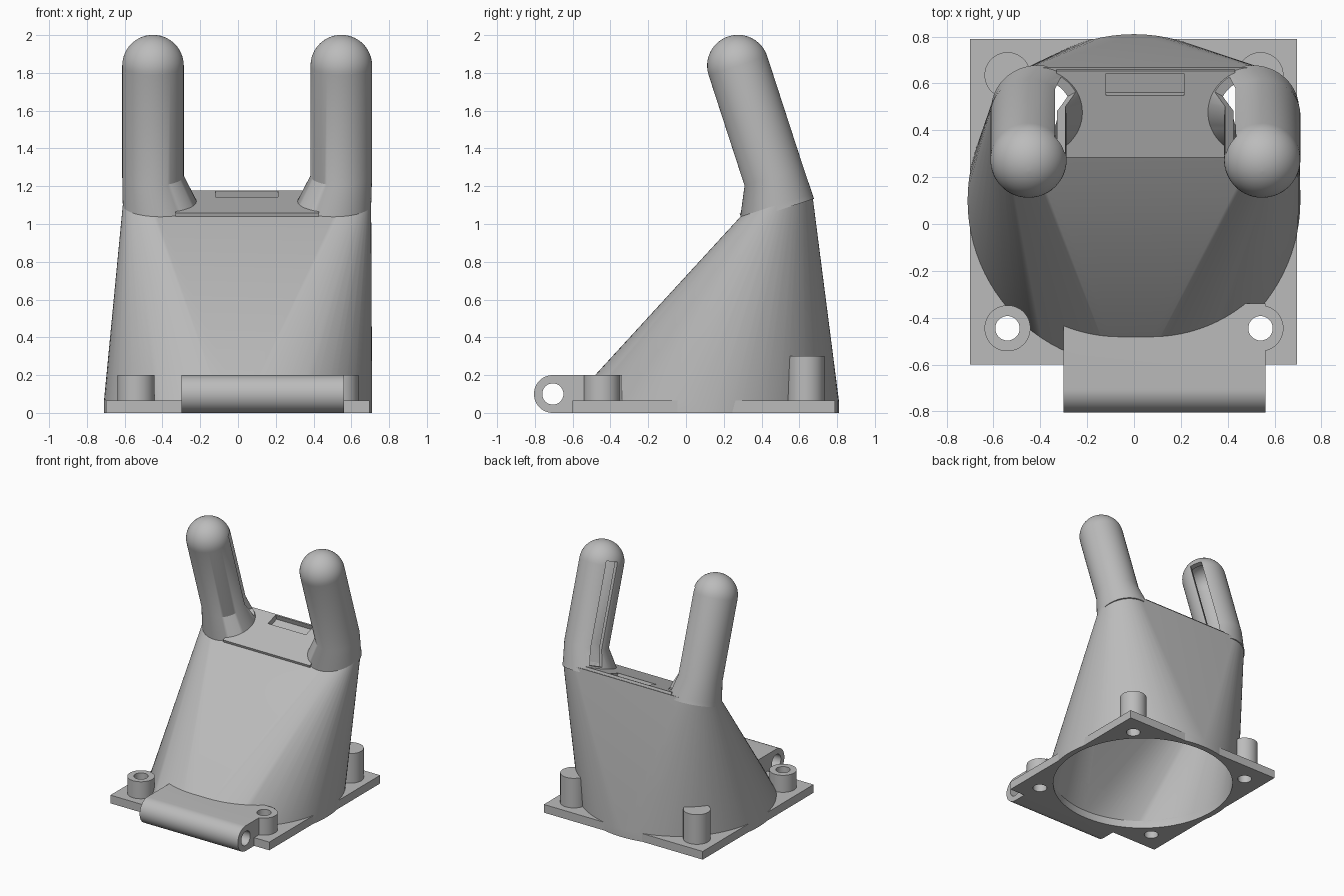
import bpy, bmesh, math
from mathutils import Matrix, Vector

if "Cube" in bpy.data.objects:
    bpy.data.objects.remove(bpy.data.objects["Cube"])

grey = bpy.data.materials.new("plain grey")
grey.use_nodes = True
COLOUR = (0.5, 0.5, 0.5, 1)
grey.diffuse_color = COLOUR
grey.node_tree.nodes["Principled BSDF"].inputs["Base Color"].default_value = COLOUR

# Tilted frame of the duct mouth: x across, v to the back, u along the nozzles
TILT = math.radians(18)
MOUTH = Matrix.Translation((0, 0.478, 1.10)) @ Matrix.Rotation(TILT, 4, 'X')
SIDES = {"right": (-1, -0.41, -0.45), "left": (1, 0.505, 0.547)}


def finish(bm, name, matrix=Matrix()):
    bm.transform(matrix)
    bmesh.ops.recalc_face_normals(bm, faces=bm.faces)
    mesh = bpy.data.meshes.new(name)
    bm.to_mesh(mesh)
    bm.free()
    mesh.materials.append(grey)
    ob = bpy.data.objects.new(name, mesh)
    bpy.context.collection.objects.link(ob)
    return ob


def ring(cx, cy, z, r, n=64):
    return [Vector((cx + r * math.cos(2 * math.pi * i / n),
                    cy + r * math.sin(2 * math.pi * i / n), z)) for i in range(n)]


def hull(name, points):
    bm = bmesh.new()
    for p in points:
        bm.verts.new(p)
    res = bmesh.ops.convex_hull(bm, input=bm.verts)
    loose = [v for v in bm.verts if not v.link_faces]
    bmesh.ops.delete(bm, geom=loose, context='VERTS')
    return finish(bm, name)


def loft(name, rings, matrix=Matrix()):
    bm = bmesh.new()
    loops = [[bm.verts.new(p) for p in ring(*r)] for r in rings]
    for a, b in zip(loops, loops[1:]):
        for i in range(len(a)):
            j = (i + 1) % len(a)
            bm.faces.new((a[i], a[j], b[j], b[i]))
    bm.faces.new(loops[0])
    bm.faces.new(loops[-1])
    return finish(bm, name, matrix)


def box(name, lo, hi, matrix=Matrix()):
    bm = bmesh.new()
    bmesh.ops.create_cube(bm, size=1)
    lo, hi = Vector(lo), Vector(hi)
    place = Matrix.Translation((lo + hi) / 2) @ Matrix.Diagonal((*(hi - lo), 1))
    return finish(bm, name, matrix @ place)


def cylinder(name, x, y, z0, z1, r):
    return loft(name, [(x, y, z0, r), (x, y, z1, r)])


def duct_hull(name, base_r, z0, mouth_r, drop):
    pts = ring(0, 0.1, z0, base_r, 96) + ring(0, 0.1, 0.06, base_r, 96)
    for _, sx, _ in SIDES.values():
        pts += [MOUTH @ p for p in ring(sx, 0, -drop, mouth_r)]
    return hull(name, pts)


def nozzle(name, sx, tx, wall, start):
    r, v, top = 0.163 - wall, 0.035, 0.765
    rings = [(sx, 0, start, 0.2 - wall), (sx, 0, 0, 0.2 - wall), (tx, v, 0.15, r)]
    for i in range(13):
        a = math.radians(89) * i / 12
        rings.append((tx, v, top + r * math.sin(a), r * math.cos(a)))
    return loft(name, rings, MOUTH)


def cut(ob, cutters, op='DIFFERENCE'):
    for c in cutters:
        m = ob.modifiers.new("cut", 'BOOLEAN')
        m.object, m.operation, m.solver = c, op, 'EXACT'
    bpy.context.view_layer.update()
    dg = bpy.context.evaluated_depsgraph_get()
    mesh = bpy.data.meshes.new_from_object(ob.evaluated_get(dg))
    ob.modifiers.clear()
    ob.data = mesh


# Cutters: duct hollow, nozzle bores, slits, pocket, screw holes, hinge bore
hollow = duct_hull("hollow_cutter", 0.665, -0.05, 0.16, 0.05)
bores, slits = {}, {}
for side, (s, sx, tx) in SIDES.items():
    bores[side] = nozzle(side + "_bore_cutter", sx, tx, 0.04, -0.1)
    turn = MOUTH @ Matrix.Translation((tx, 0.035, 0)) @ Matrix.Rotation(s * math.radians(-30), 4, 'Z')
    xs = sorted((-s * 0.06, -s * 0.3))
    slits[side] = box(side + "_slit_cutter", (xs[0], -0.045, 0.03), (xs[1], 0.045, 0.80), turn)
pocket = box("pocket_cutter", (-0.12, 0.08, -0.02), (0.213, 0.18, 0.1), MOUTH)
holes = []
for x in (-0.54, 0.54):
    holes.append(cylinder("screw_hole_cutter", x, -0.445, -0.1, 0.3, 0.052))
    holes.append(cylinder("blind_hole_cutter", x, 0.635, -0.1, 0.25, 0.052))
hinge_bore = loft("hinge_bore_cutter", [(0, 0, -1, 0.056), (0, 0, 1, 0.056)],
                  Matrix.Translation((0, -0.705, 0.1)) @ Matrix.Rotation(math.pi / 2, 4, 'Y'))

parts = []

# Duct body, blending from the round base to the long mouth
duct = duct_hull("duct_body", 0.71, 0, 0.2, 0)
cut(duct, [hollow, pocket, *bores.values()])
parts.append(duct)

# Raised panel between the nozzles
panel = box("mouth_panel", (-0.33, -0.198, -0.02), (0.43, 0.19, 0.02), MOUTH)
cut(panel, [pocket, *bores.values()])
parts.append(panel)

# Nozzles
for side, (s, sx, tx) in SIDES.items():
    ob = nozzle(side + "_nozzle", sx, tx, 0, -0.03)
    cut(ob, [bores[side], slits[side]])
    parts.append(ob)

# Mounting plate
plate = box("mounting_plate", (-0.7, -0.6, 0), (0.695, 0.79, 0.065))
cut(plate, [hollow] + holes)
parts.append(plate)

# Screw posts
for side, x in (("right", -0.54), ("left", 0.54)):
    for end, y, h in (("front", -0.445, 0.2), ("back", 0.635, 0.3)):
        post = cylinder(f"{end}_{side}_post", x, y, 0.03, h, 0.098)
        cut(post, holes + [hollow])
        parts.append(post)

# Hinge arm with a rounded front edge
profile = [(-0.705 + 0.1 * math.cos(a), 0.1 + 0.1 * math.sin(a))
           for a in (math.pi / 2 + math.pi * i / 24 for i in range(25))]
profile += [(-0.34, 0), (-0.34, 0.2)]
bm = bmesh.new()
face = bm.faces.new([bm.verts.new((-0.3, y, z)) for y, z in profile])
new = bmesh.ops.extrude_face_region(bm, geom=[face])["geom"]
bmesh.ops.translate(bm, vec=(0.862, 0, 0), verts=[g for g in new if isinstance(g, bmesh.types.BMVert)])
arm = finish(bm, "hinge_arm")
cut(arm, [hollow, hinge_bore] + holes)
parts.append(arm)

# Remove the cutters and shade the curved parts smooth
for c in [hollow, pocket, hinge_bore, *holes, *bores.values(), *slits.values()]:
    bpy.data.objects.remove(c)
bpy.ops.object.select_all(action='DESELECT')
for ob in parts:
    ob.select_set(True)
bpy.context.view_layer.objects.active = duct
bpy.ops.object.shade_smooth_by_angle(angle=math.radians(30))
